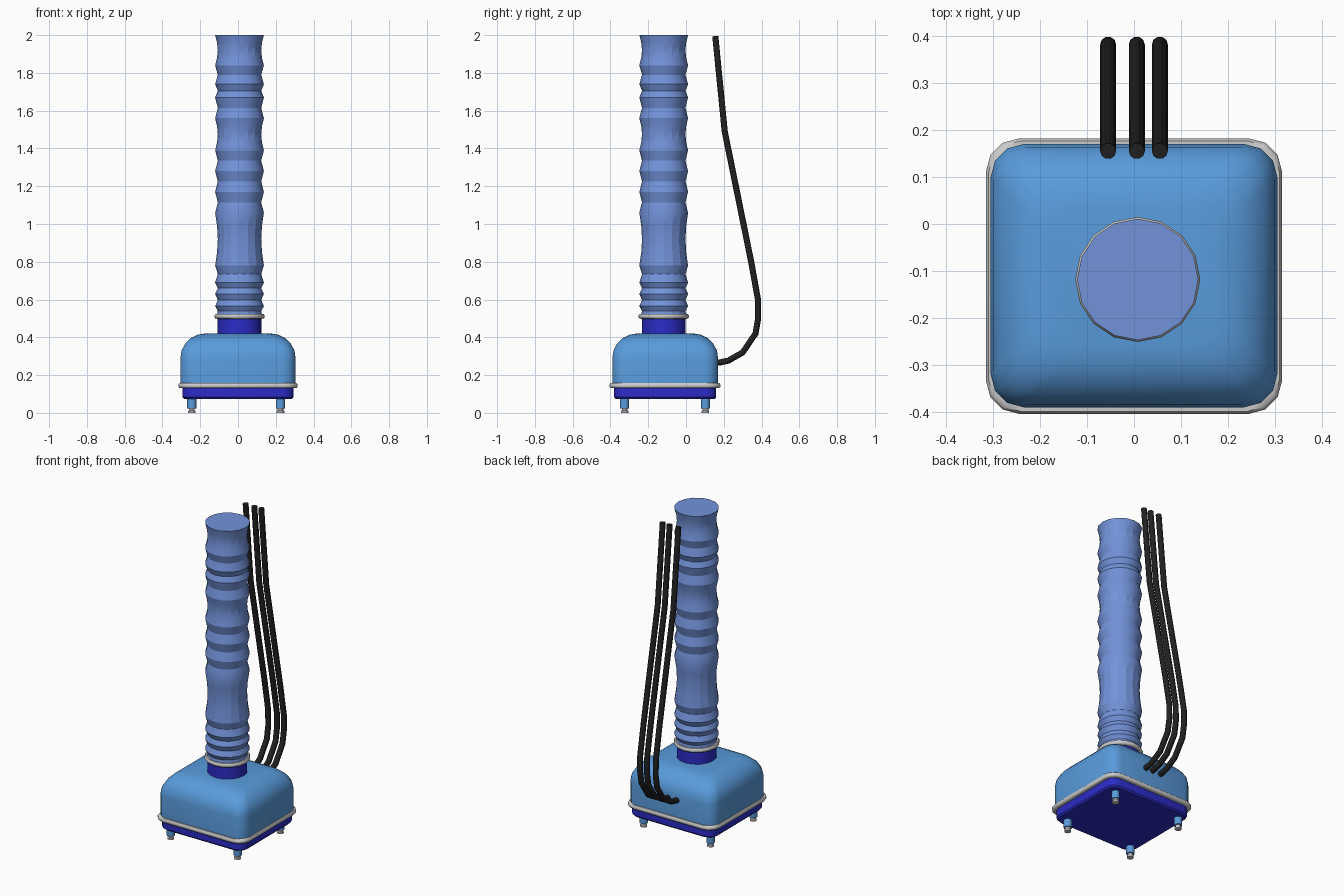
import bpy, bmesh
from math import sin, cos, pi, radians

if "Cube" in bpy.data.objects:
    bpy.data.objects.remove(bpy.data.objects["Cube"])


def material(name, rgb):
    m = bpy.data.materials.new(name)
    m.diffuse_color = (*rgb, 1)
    m.use_nodes = True
    m.node_tree.nodes["Principled BSDF"].inputs["Base Color"].default_value = m.diffuse_color
    return m


SKY = material("sky_blue", (0.10, 0.33, 0.72))
HOSE = material("hose_blue", (0.17, 0.29, 0.70))
DEEP = material("deep_blue", (0.025, 0.025, 0.58))
BLACK = material("rubber", (0.015, 0.015, 0.015))


def circle(x, y, r, z, n=16):
    return [(x + r * cos(2 * pi * i / n), y + r * sin(2 * pi * i / n), z) for i in range(n)]


def rounded_rect(x, y, hx, hy, r, z, seg=3):
    pts = []
    for k, (sx, sy) in enumerate([(1, 1), (-1, 1), (-1, -1), (1, -1)]):
        for i in range(seg + 1):
            a = (k + i / seg) * pi / 2
            pts.append((x + sx * (hx - r) + r * cos(a), y + sy * (hy - r) + r * sin(a), z))
    return pts


def loft(name, rings, mat=None, angle=32):
    """Skin a stack of rings and cap both ends."""
    bm = bmesh.new()
    loops = [[bm.verts.new(p) for p in ring] for ring in rings]
    n = len(loops[0])
    for a, b in zip(loops, loops[1:]):
        for i in range(n):
            j = (i + 1) % n
            bm.faces.new((a[i], a[j], b[j], b[i]))
    bm.faces.new(loops[0][::-1])
    bm.faces.new(loops[-1])
    bmesh.ops.recalc_face_normals(bm, faces=bm.faces)
    me = bpy.data.meshes.new(name)
    bm.to_mesh(me)
    bm.free()
    ob = bpy.data.objects.new(name, me)
    bpy.context.collection.objects.link(ob)
    if mat:
        me.materials.append(mat)
    bpy.ops.object.select_all(action='DESELECT')
    ob.select_set(True)
    bpy.context.view_layer.objects.active = ob
    bpy.ops.object.shade_smooth_by_angle(angle=radians(angle))
    return ob


CX, CY = 0.0, -0.11          # housing centre
PX, PY = 0.008, -0.118       # column centre

# Housing with rounded shoulders
rings = [rounded_rect(CX, CY, 0.305, 0.28, 0.07, 0.145)]
for i in range(6):
    a = i / 5 * pi / 2
    d = 0.13 * (1 - cos(a))
    rings.append(rounded_rect(CX, CY, 0.305 - d, 0.28 - d, 0.07, 0.29 + 0.13 * sin(a)))
loft("housing", rings, SKY, 40)

# Grey trim band and lower tray
loft("trim_band", [rounded_rect(CX, CY - 0.001, 0.30 + o, 0.278 + o, 0.07, z) for o, z in
                   [(0, 0.131), (0.01, 0.131), (0.015, 0.138), (0.015, 0.15), (0.01, 0.158), (0, 0.158)]], None, 50)
loft("lower_tray", [rounded_rect(CX, CY, 0.293 - d, 0.27 - d, 0.055, z) for d, z in
                    [(0.008, 0.073), (0, 0.083), (0, 0.14)]], DEEP)

# Four feet
for sx, fx in (("left", -0.245), ("right", 0.225)):
    for sy, fy in (("front", -0.325), ("back", 0.103)):
        loft(f"{sy}_{sx}_leg", [circle(fx, fy, 0.024, z, 12) for z in (0.024, 0.08)], SKY)
        loft(f"{sy}_{sx}_foot", [circle(fx, fy, r, z, 12) for r, z in
                                 [(0.02, 0), (0.02, 0.01), (0.015, 0.014), (0.015, 0.03)]])

# Collar and ring at the foot of the hose
loft("collar", [circle(PX, PY, 0.116, z) for z in (0.40, 0.51)], DEEP)
loft("collar_ring", [circle(PX, PY, r, z) for r, z in
                     [(0.115, 0.498), (0.127, 0.499), (0.133, 0.506), (0.133, 0.516), (0.127, 0.524), (0.11, 0.524)]],
     None, 50)

# Corrugated hose: ridges at uneven spacing, a neck between each pair
ridges = [0.515, 0.565, 0.63, 0.69, 0.78, 1.06, 1.17, 1.28, 1.39, 1.56, 1.67, 1.74, 1.84, 2.0]
R, N = 0.129, 0.115
rings = [circle(PX, PY, 0.12, ridges[0])]
for a, b in zip(ridges, ridges[1:]):
    if b - a > 0.13:         # long sections have a gently curved waist
        for t, r in ((0.25, 0.119), (0.5, N), (0.75, 0.119)):
            rings.append(circle(PX, PY, r, a + t * (b - a)))
    else:
        rings.append(circle(PX, PY, N, a + 0.5 * (b - a)))
    rings.append(circle(PX, PY, R, b))
loft("corrugated_hose", rings, HOSE, 22)

# Three cables rising from the back
path = [(0.15, 0.265), (0.175, 0.266), (0.225, 0.277), (0.30, 0.32), (0.368, 0.42), (0.382, 0.50),
        (0.381, 0.60), (0.345, 0.80), (0.205, 1.49), (0.155, 1.995)]
for k, x in enumerate((-0.055, 0.006, 0.055)):
    cu = bpy.data.curves.new(f"cable_{k + 1}", 'CURVE')
    cu.dimensions = '3D'
    cu.bevel_depth = 0.017
    cu.bevel_resolution = 3
    cu.use_fill_caps = True
    sp = cu.splines.new('POLY')
    sp.points.add(len(path) - 1)
    for p, (y, z) in zip(sp.points, path):
        p.co = (x, y, z, 1)
    cu.materials.append(BLACK)
    ob = bpy.data.objects.new(f"cable_{k + 1}", cu)
    bpy.context.collection.objects.link(ob)
    bpy.ops.object.select_all(action='DESELECT')
    ob.select_set(True)
    bpy.context.view_layer.objects.active = ob
    bpy.ops.object.convert(target='MESH')
    bpy.ops.object.shade_smooth_by_angle(angle=radians(50))
